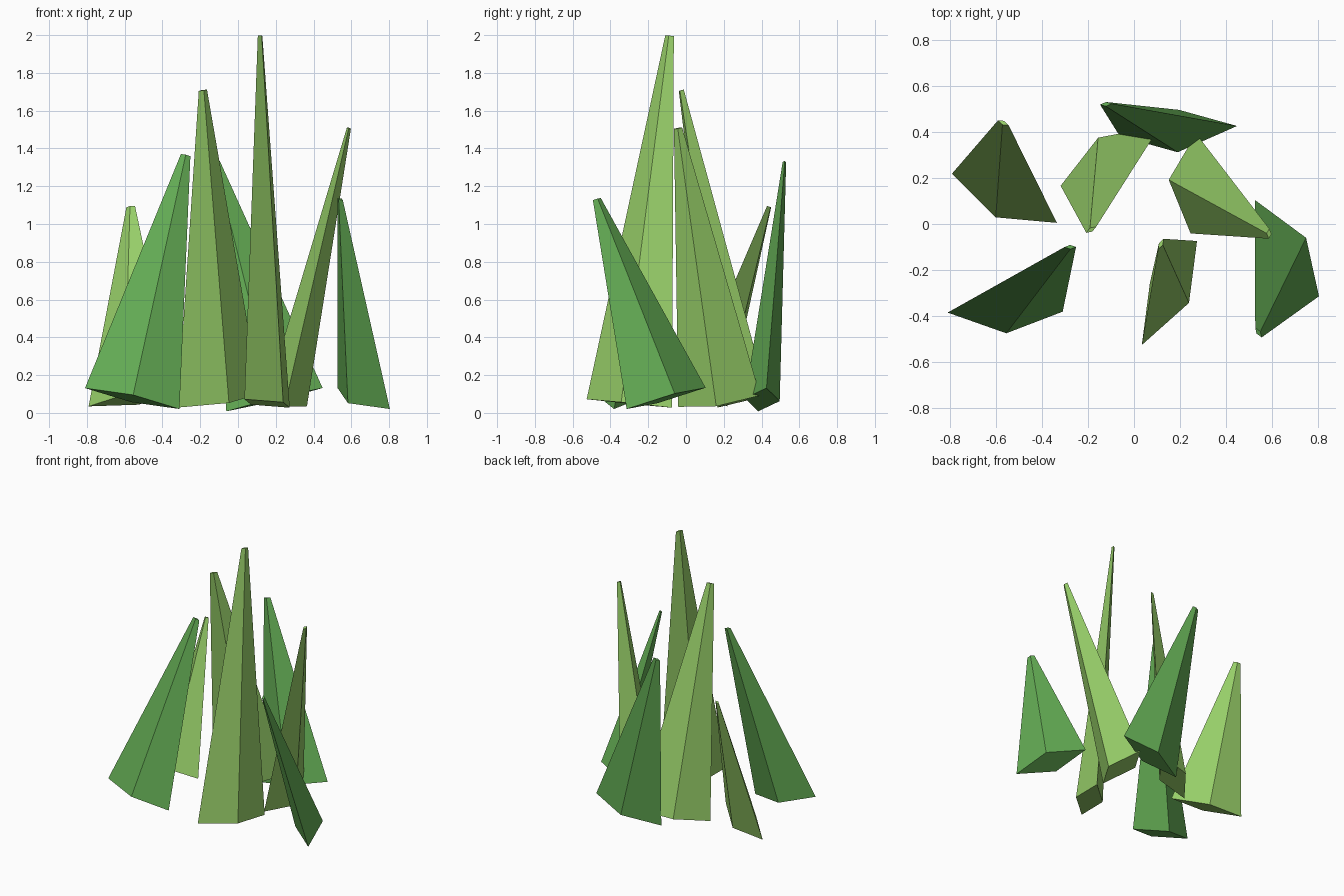
import bpy, bmesh
from mathutils import Vector

if "Cube" in bpy.data.objects:
    bpy.data.objects.remove(bpy.data.objects["Cube"])


def material(name, color):
    m = bpy.data.materials.new(name)
    m.diffuse_color = (*color, 1.0)
    m.use_nodes = True
    m.node_tree.nodes["Principled BSDF"].inputs["Base Color"].default_value = m.diffuse_color
    return m


light_green = material("light_green", (0.31, 0.62, 0.14))
mid_green = material("mid_green", (0.125, 0.41, 0.088))

TIP_RATIO = 0.1


def blade(name, base, tip, diag_a, diag_b, mat):
    """Tapered diamond spike; its ends are square to the leaning axis."""
    base, tip = Vector(base), Vector(tip)
    axis = tip - base

    def square(d):
        return Vector((d[0], d[1], -(d[0] * axis.x + d[1] * axis.y) / axis.z))

    a, b = square(diag_a), square(diag_b)
    bm = bmesh.new()
    low, high = [[bm.verts.new(c + d * s) for d in (a, b, -a, -b)]
                 for c, s in ((base, 1.0), (tip, TIP_RATIO))]
    bm.faces.new(low)
    bm.faces.new(high)
    for i in range(4):
        j = (i + 1) % 4
        bm.faces.new((low[i], low[j], high[j], high[i]))
    bmesh.ops.recalc_face_normals(bm, faces=bm.faces)
    mesh = bpy.data.meshes.new(name)
    bm.to_mesh(mesh)
    bm.free()
    mesh.materials.append(mat)
    bpy.context.collection.objects.link(bpy.data.objects.new(name, mesh))


# name, base centre, tip centre, long and short half diagonals seen from above
blades = [
    ("grass_blade_back_left", (-0.563, 0.112, 0.07), (-0.568, 0.44, 1.092),
     (-0.228, 0.107), (-0.038, -0.083), light_green),
    ("grass_blade_front_left", (-0.56, -0.383, 0.076), (-0.277, -0.10, 1.365),
     (-0.25, -0.002), (0.005, -0.092), mid_green),
    ("grass_blade_centre", (-0.102, 0.297, 0.065), (-0.186, -0.025, 1.708),
     (0.217, 0.131), (-0.054, 0.078), light_green),
    ("grass_blade_tallest", (0.154, -0.30, 0.05), (0.117, -0.087, 1.997),
     (0.12, 0.226), (0.085, -0.043), light_green),
    ("grass_blade_right", (0.258, 0.176, 0.062), (0.587, -0.042, 1.507),
     (0.012, 0.217), (0.107, -0.016), light_green),
    ("grass_blade_far_right", (0.665, -0.105, 0.077), (0.541, -0.472, 1.132),
     (-0.139, 0.209), (0.083, 0.045), mid_green),
    ("grass_blade_back", (0.193, 0.404, 0.07), (-0.122, 0.521, 1.328),
     (0.255, 0.022), (0.003, 0.092), mid_green),
]

for spec in blades:
    blade(*spec)
